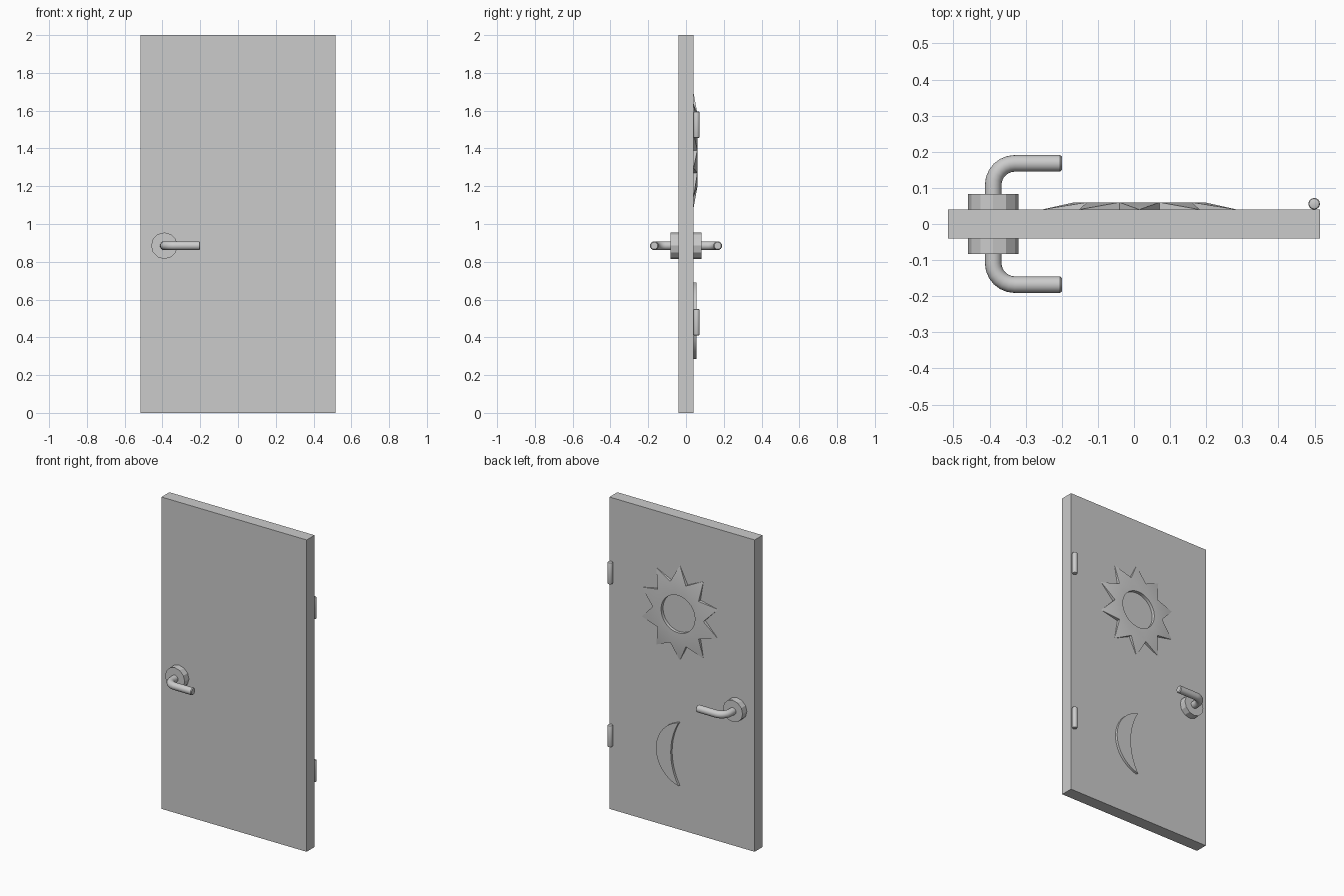
import bpy, bmesh, math
from mathutils import Vector, Matrix

if "Cube" in bpy.data.objects:
    bpy.data.objects.remove(bpy.data.objects["Cube"])

# Single grey finish
grey = bpy.data.materials.new("plain_grey")
grey.use_nodes = True
colour = (0.6, 0.6, 0.6, 1)
grey.diffuse_color = colour
grey.node_tree.nodes["Principled BSDF"].inputs["Base Color"].default_value = colour

HALF = 0.04                       # half the door thickness
KNOB = Vector((-0.39, 0, 0.885))  # handle axis


def finish(name, bm, smooth=None):
    bmesh.ops.recalc_face_normals(bm, faces=bm.faces)
    mesh = bpy.data.meshes.new(name)
    bm.to_mesh(mesh)
    bm.free()
    mesh.materials.append(grey)
    obj = bpy.data.objects.new(name, mesh)
    bpy.context.collection.objects.link(obj)
    if smooth:
        bpy.ops.object.select_all(action="DESELECT")
        obj.select_set(True)
        bpy.context.view_layer.objects.active = obj
        bpy.ops.object.shade_smooth_by_angle(angle=math.radians(smooth))
    return obj


def cylinder(name, centre, radius, depth, sides, along_y=False, bevel=0, smooth=None):
    bm = bmesh.new()
    turn = Matrix.Rotation(math.pi / 2, 4, "X") if along_y else Matrix()
    bmesh.ops.create_cone(bm, cap_ends=True, segments=sides, radius1=radius, radius2=radius,
                          depth=depth, matrix=Matrix.Translation(centre) @ turn)
    if bevel:
        rims = [e for e in bm.edges if any(len(f.verts) > 4 for f in e.link_faces)]
        bmesh.ops.bevel(bm, geom=rims, offset=bevel, segments=2, profile=0.5, affect="EDGES")
    return finish(name, bm, smooth)


def lever(name, side):
    # Round bar: out from the door, a quarter bend, then along the door
    bend, reach, end, r = 0.06, 0.168, -0.2, 0.023
    path = [(KNOB.x, HALF, 0)]
    for i in range(7):
        a = math.pi / 2 * i / 6
        path.append((KNOB.x + bend * (1 - math.cos(a)), reach - bend * (1 - math.sin(a)), a))
    path += [(end - 0.005, reach, math.pi / 2), (end, reach, math.pi / 2)]
    bm = bmesh.new()
    rings = []
    for n, (x, y, a) in enumerate(path):
        rr = r * 0.8 if n == len(path) - 1 else r
        out = Vector((-math.cos(a), math.sin(a), 0))
        centre = Vector((x, y, KNOB.z))
        ring = []
        for k in range(16):
            t = math.tau * k / 16
            p = centre + rr * (math.cos(t) * out + math.sin(t) * Vector((0, 0, 1)))
            ring.append(bm.verts.new((p.x, p.y * side, p.z)))
        rings.append(ring)
    for a, b in zip(rings, rings[1:]):
        for k in range(16):
            bm.faces.new((a[k], a[k - 1], b[k - 1], b[k]))
    bm.faces.new(rings[0])
    bm.faces.new(rings[-1])
    finish(name, bm, 40)


# Door slab
bm = bmesh.new()
bmesh.ops.create_cube(bm, size=1, matrix=Matrix.Translation((0, 0, 1)) @ Matrix.Diagonal((1.03, 2 * HALF, 2, 1)))
finish("door_panel", bm)

# Handles on both faces
for side, label in ((-1, "front"), (1, "back")):
    cylinder(label + "_rosette", KNOB + Vector((0, side * 0.061, 0)), 0.07, 0.044, 12, along_y=True)
    lever(label + "_lever", side)

# Hinge barrels
for z, label in ((0.48, "lower"), (1.525, "upper")):
    cylinder(label + "_hinge", Vector((0.499, 0.056, z)), 0.016, 0.14, 16, bevel=0.006, smooth=40)

# Sun relief: flat ring with a round hole and rays sloping down to the door
SUN, TOP, RAYS, RIM = Vector((0.015, 0, 1.39)), 0.06, 10, 40
bm = bmesh.new()


def sun_vert(angle, rx, rz, y):
    return bm.verts.new((SUN.x + rx * math.sin(angle), y, SUN.z + rz * math.cos(angle)))


step = math.tau / RAYS
tips = [sun_vert(i * step, 0.284, 0.305, HALF) for i in range(RAYS)]
valleys = [sun_vert((i + 0.5) * step, 0.18, 0.205, TOP) for i in range(RAYS)]
feet = [sun_vert((i + 0.5) * step, 0.18, 0.205, HALF) for i in range(RAYS)]
rim = [sun_vert((i + 0.5) * math.tau / RIM, 0.12, 0.12, TOP) for i in range(RIM)]
floor = [sun_vert((i + 0.5) * math.tau / RIM, 0.12, 0.12, HALF) for i in range(RIM)]
per = RIM // RAYS
for i in range(RAYS):
    bm.faces.new((valleys[i - 1], tips[i], valleys[i]))
    bm.faces.new((valleys[i - 1], feet[i - 1], tips[i]))
    bm.faces.new((valleys[i], tips[i], feet[i]))
    arc = [rim[(i * per - per // 2 + k) % RIM] for k in range(per + 1)]
    bm.faces.new([valleys[i - 1], valleys[i]] + arc[::-1])
for k in range(RIM):
    bm.faces.new((rim[k - 1], rim[k], floor[k], floor[k - 1]))
finish("sun_relief", bm, 20)

# Crescent moon relief between two arcs
LOW, HIGH, TIP_X, MOON_TOP, N = 0.285, 0.69, 0.015, 0.055, 20
half_chord, mid = (HIGH - LOW) / 2, (HIGH + LOW) / 2


def arc(sagitta):
    radius = (half_chord ** 2 + sagitta ** 2) / (2 * sagitta)
    sweep = math.asin(half_chord / radius)
    angles = [sweep * (2 * k / N - 1) for k in range(N + 1)]
    return [(TIP_X + sagitta - radius * (1 - math.cos(a)), mid + radius * math.sin(a)) for a in angles]


bm = bmesh.new()
outline = arc(0.16) + arc(0.055)[-2:0:-1]
cap = bm.faces.new([bm.verts.new((x, MOON_TOP, z)) for x, z in outline])
base = bmesh.ops.extrude_face_region(bm, geom=[cap])
moved = [v for v in base["geom"] if isinstance(v, bmesh.types.BMVert)]
bmesh.ops.translate(bm, verts=moved, vec=(0, HALF - MOON_TOP, 0))
finish("moon_relief", bm, 30)
